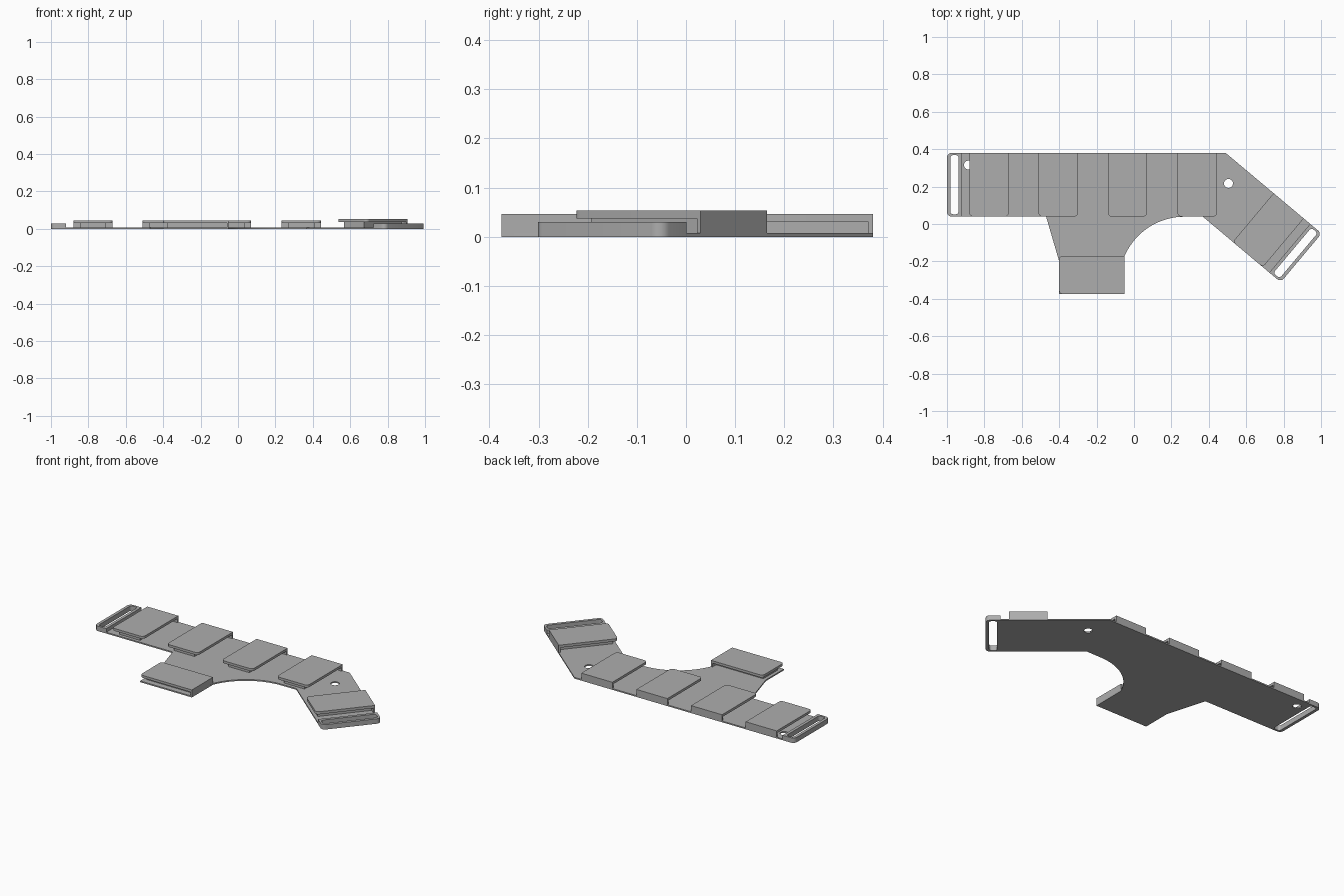
import bpy, math
from mathutils import Matrix

if "Cube" in bpy.data.objects:
    bpy.data.objects.remove(bpy.data.objects["Cube"])

grey = bpy.data.materials.new("plain grey")
grey.diffuse_color = (0.42, 0.42, 0.42, 1)
grey.use_nodes = True
grey.node_tree.nodes["Principled BSDF"].inputs["Base Color"].default_value = grey.diffuse_color

PLATE = 0.008
ARM = Matrix.Translation((0.49, 0.38, 0)) @ Matrix.Rotation(math.radians(-40), 4, 'Z')


def rounded(x0, y0, x1, y1, radii):
    """Rectangle outline; radii for corners (x0,y0), (x1,y0), (x1,y1), (x0,y1)."""
    pts = []
    corners = [(x0, y0, 1, 1, 180), (x1, y0, -1, 1, 270),
               (x1, y1, -1, -1, 0), (x0, y1, 1, -1, 90)]
    for (x, y, sx, sy, start), r in zip(corners, radii):
        if r == 0:
            pts.append((x, y))
            continue
        for i in range(7):
            a = math.radians(start + 15 * i)
            pts.append((x + sx * r + r * math.cos(a), y + sy * r + r * math.sin(a)))
    return pts


def circle(x, y, r, n=32):
    return [(x + r * math.cos(2 * math.pi * i / n),
             y + r * math.sin(2 * math.pi * i / n)) for i in range(n)]


def slab(name, outlines, z0, z1, matrix=Matrix()):
    """Extrude an outline (further outlines are holes) from z0 to z1."""
    curve = bpy.data.curves.new(name, 'CURVE')
    curve.dimensions = '2D'
    curve.fill_mode = 'BOTH'
    curve.extrude = (z1 - z0) / 2
    for pts in outlines:
        s = curve.splines.new('POLY')
        s.points.add(len(pts) - 1)
        for p, (x, y) in zip(s.points, pts):
            p.co = (x, y, 0, 1)
        s.use_cyclic_u = True
    temp = bpy.data.objects.new(name + "_outline", curve)
    bpy.context.collection.objects.link(temp)
    graph = bpy.context.evaluated_depsgraph_get()
    mesh = bpy.data.meshes.new_from_object(temp.evaluated_get(graph))
    bpy.data.objects.remove(temp)
    mesh.transform(matrix @ Matrix.Translation((0, 0, (z0 + z1) / 2)))
    mesh.materials.clear()
    mesh.materials.append(grey)
    mesh.name = name
    obj = bpy.data.objects.new(name, mesh)
    bpy.context.collection.objects.link(obj)
    bpy.ops.object.select_all(action='DESELECT')
    obj.select_set(True)
    bpy.context.view_layer.objects.active = obj
    bpy.ops.object.shade_smooth_by_angle(angle=math.radians(30))
    return obj


def clip(name, matrix, length=0.34, width=0.21, under=0.031, top=0.046):
    """T-shaped clip: origin at a back corner, runs along -y, wall at the back."""
    slab(name + "_top", [rounded(0, -length, width, 0, (0.02, 0.02, 0, 0))],
         under, top, matrix)
    slab(name + "_stem", [rounded(0.035, -length + 0.02, width - 0.035, -0.01, (0,) * 4)],
         PLATE, under, matrix)
    slab(name + "_wall", [rounded(0, -0.01, width, 0, (0,) * 4)], PLATE, under, matrix)


def strap_loop(name, matrix):
    """Slotted strap bar; outer edge towards +x."""
    slab(name, [rounded(0, -0.34, 0.08, 0, (0, 0.025, 0.025, 0)),
                rounded(0.018, -0.328, 0.062, -0.012, (0.015,) * 4)], 0, 0.03, matrix)


# Base plate with curved cut-out, tab and angled arm
def arm(u, v):
    p = ARM @ Matrix.Translation((u, -v, 0))
    return (p.translation.x, p.translation.y)


cx, cy, R = 0.27, -0.31, 0.349
a0, a1 = math.radians(90), math.atan2(-0.17 - cy, -0.05 - cx)
arc = [(cx + R * math.cos(a0 + (a1 - a0) * i / 24),
        cy + R * math.sin(a0 + (a1 - a0) * i / 24)) for i in range(25)]
outline = [(-0.92, 0.38), (0.49, 0.38), arm(0.59, 0), arm(0.59, 0.34), (0.367, 0.04)]
outline += arc + [(-0.05, -0.375), (-0.4, -0.375), (-0.4, -0.2),
                  (-0.47, 0.04), (-0.92, 0.04)]
slab("base_plate", [outline, circle(0.505, 0.217, 0.024), circle(-0.885, 0.315, 0.024)],
     0, PLATE)

# Row of clips on the main strip
for i, x in enumerate((-0.88, -0.51, -0.14, 0.233)):
    clip(f"row_clip_{i + 1}", Matrix.Translation((x, 0.38, 0)))

# Clip on the tab, turned so its wall faces +x
clip("tab_clip", Matrix.Translation((-0.05, -0.17, 0)) @ Matrix.Rotation(-math.pi / 2, 4, 'Z'),
     length=0.35, width=0.205)

# Taller clip on the angled arm
clip("arm_clip", ARM @ Matrix.Translation((0.335, 0, 0)), under=0.037, top=0.053)

# Strap loops at both ends
strap_loop("arm_strap_loop", ARM @ Matrix.Translation((0.59, 0, 0)))
strap_loop("left_strap_loop",
           Matrix.Translation((-0.92, 0.04, 0)) @ Matrix.Rotation(math.pi, 4, 'Z'))
